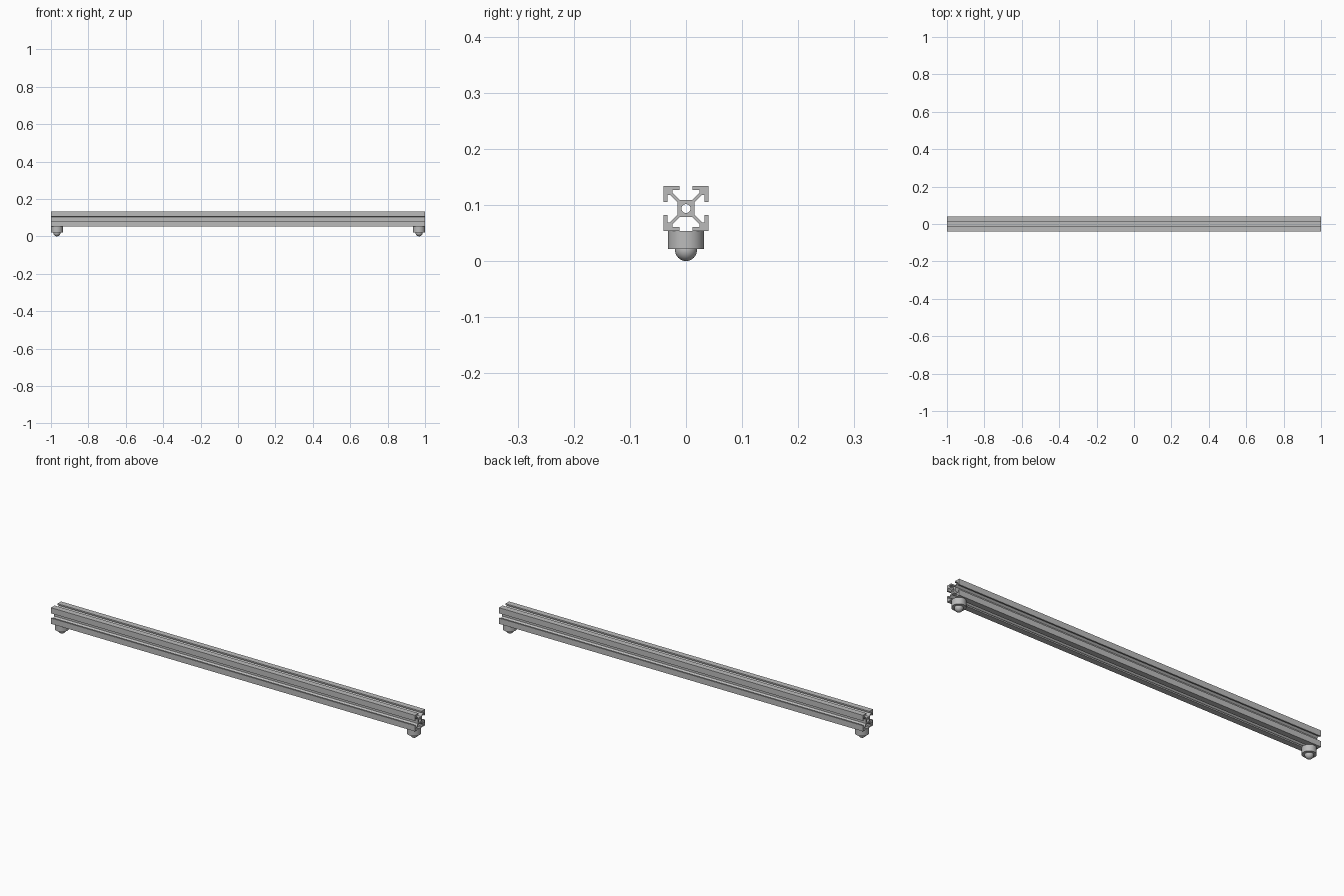
import bpy, bmesh
from math import sin, cos, pi, radians

cube = bpy.data.objects.get("Cube")
if cube:
    bpy.data.objects.remove(cube, do_unlink=True)

LENGTH = 2.0
BEAM_Z = 0.0935      # height of the beam axis
HALF = 0.04          # half width of the beam section
BORE = 0.008
FOOT_X = 0.968
FOOT_R = 0.032
FOOT_BASE = 0.0215
BALL_R = 0.0195

metal = bpy.data.materials.new("aluminium_grey")
metal.use_nodes = True
grey = (0.5, 0.5, 0.5, 1.0)
metal.diffuse_color = grey
metal.node_tree.nodes["Principled BSDF"].inputs["Base Color"].default_value = grey


def finish(name, bm, location=(0, 0, 0)):
    """Turn a bmesh into a named, shaded object."""
    bmesh.ops.recalc_face_normals(bm, faces=bm.faces[:])
    mesh = bpy.data.meshes.new(name)
    bm.to_mesh(mesh)
    bm.free()
    mesh.materials.append(metal)
    obj = bpy.data.objects.new(name, mesh)
    obj.location = location
    bpy.context.collection.objects.link(obj)
    bpy.ops.object.select_all(action="DESELECT")
    obj.select_set(True)
    bpy.context.view_layer.objects.active = obj
    bpy.ops.object.shade_smooth_by_angle(angle=radians(30))
    return obj


def slotted_outline():
    """One T-slot corner, mirrored on its diagonal and turned to all four sides."""
    side = [(0.0108, 0.015), (0.0245, 0.0287), (0.0245, 0.033),
            (0.0118, 0.033), (0.0118, HALF)]
    corner = side + [(HALF, HALF)] + [(v, u) for u, v in reversed(side)]
    points = []
    for turn in range(4):
        for u, v in corner:
            for _ in range(turn):
                u, v = v, -u
            points.append((u, v))
    return points


# Slotted beam with a central bore, extruded along x
bm = bmesh.new()
bore = [(BORE * cos(2 * pi * i / 32), BORE * sin(2 * pi * i / 32)) for i in range(32)]
for loop in (slotted_outline(), bore):
    verts = [bm.verts.new((-LENGTH / 2, u, v)) for u, v in loop]
    for i, vert in enumerate(verts):
        bm.edges.new((vert, verts[i - 1]))
bmesh.ops.triangle_fill(bm, edges=bm.edges[:], use_beauty=True)
extruded = bmesh.ops.extrude_face_region(bm, geom=bm.faces[:], use_keep_orig=True)
moved = [g for g in extruded["geom"] if isinstance(g, bmesh.types.BMVert)]
bmesh.ops.translate(bm, verts=moved, vec=(LENGTH, 0, 0))
finish("slotted_beam", bm, (0, 0, BEAM_Z))

# Ball foot under each end: round collar and rolling ball
beam_bottom = BEAM_Z - HALF
for name, x in (("left", FOOT_X), ("right", -FOOT_X)):
    bm = bmesh.new()
    bmesh.ops.create_cone(bm, cap_ends=True, segments=48, radius1=FOOT_R,
                          radius2=FOOT_R, depth=beam_bottom - FOOT_BASE)
    finish(name + "_foot_collar", bm, (x, 0, (beam_bottom + FOOT_BASE) / 2))

    bm = bmesh.new()
    bmesh.ops.create_uvsphere(bm, u_segments=32, v_segments=20, radius=BALL_R)
    finish(name + "_foot_ball", bm, (x, 0, BALL_R))
